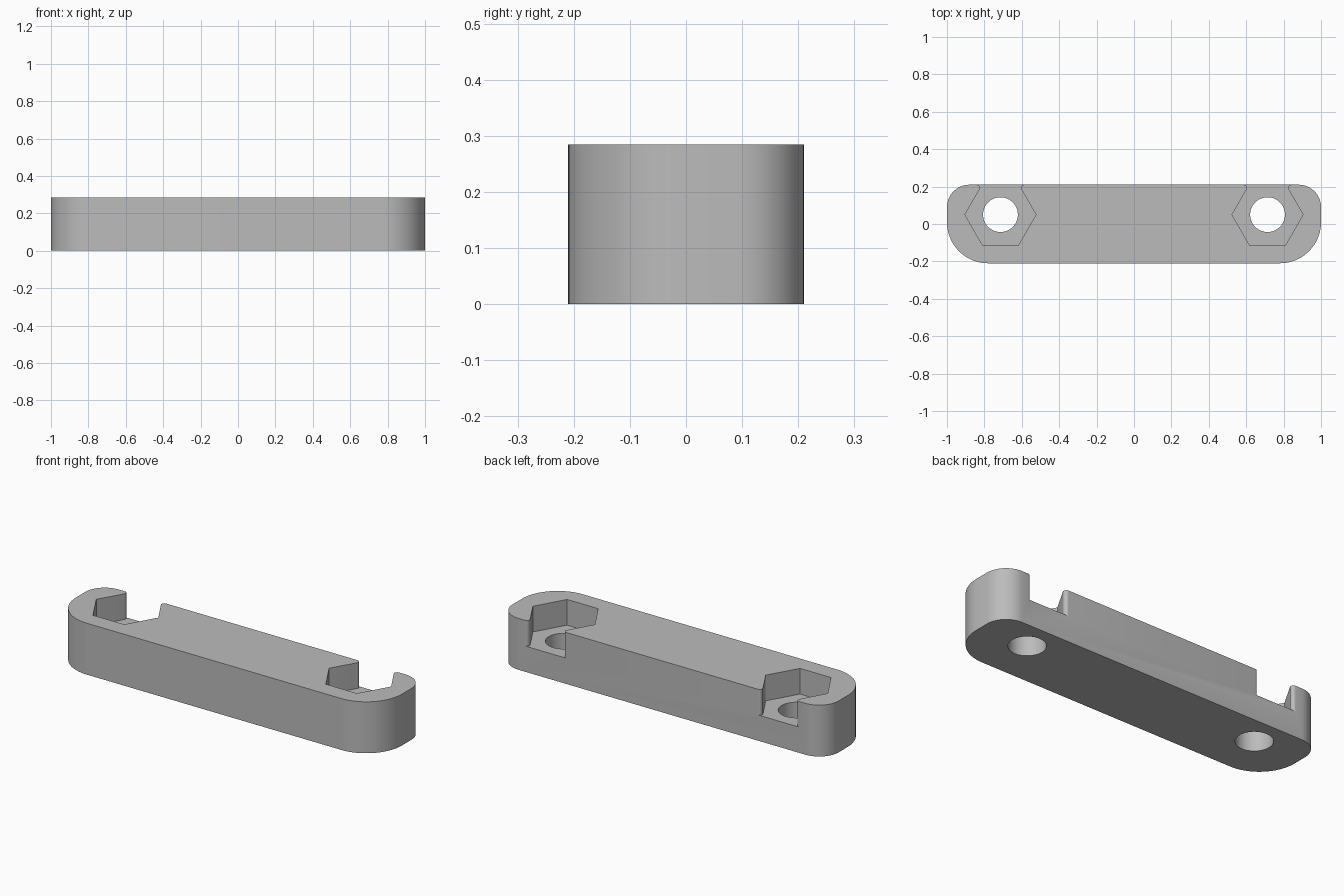
import bpy
import bmesh
from math import cos, sin, radians, sqrt

if "Cube" in bpy.data.objects:
    bpy.data.objects.remove(bpy.data.objects["Cube"], do_unlink=True)

HEIGHT, HALF_Y = 0.285, 0.21
FLOOR = HEIGHT / 2            # pocket floor height
HOLE_X, HOLE_Y, HOLE_R = 0.714, 0.05, 0.093
HEX_R, LIP_R = 0.19, 0.017
FRONT_R, BACK_R = 0.22, 0.12  # corner radii of the bar

grey = bpy.data.materials.new("plain grey")
grey.use_nodes = True
grey.diffuse_color = (0.5, 0.5, 0.5, 1)
grey.node_tree.nodes["Principled BSDF"].inputs["Base Color"].default_value = (0.5, 0.5, 0.5, 1)


def arc(cx, cy, r, start, end, steps=16):
    angles = [radians(start + (end - start) * i / steps) for i in range(steps + 1)]
    return [(cx + r * cos(a), cy + r * sin(a)) for a in angles]


def prism(name, outline, z0, z1):
    """Extrude a closed outline upward into a solid."""
    bm = bmesh.new()
    face = bm.faces.new([bm.verts.new((x, y, z0)) for x, y in outline])
    top = bmesh.ops.extrude_face_region(bm, geom=[face])["geom"]
    bmesh.ops.translate(bm, vec=(0, 0, z1 - z0),
                        verts=[v for v in top if isinstance(v, bmesh.types.BMVert)])
    bmesh.ops.recalc_face_normals(bm, faces=bm.faces)
    mesh = bpy.data.meshes.new(name)
    bm.to_mesh(mesh)
    bm.free()
    mesh.materials.append(grey)
    obj = bpy.data.objects.new(name, mesh)
    bpy.context.collection.objects.link(obj)
    return obj


def cut(target, cutter):
    cutter.hide_render = True
    mod = target.modifiers.new("cut", "BOOLEAN")
    mod.operation, mod.solver, mod.object = "DIFFERENCE", "EXACT", cutter
    bpy.context.view_layer.objects.active = target
    bpy.ops.object.modifier_apply(modifier=mod.name)
    bpy.data.objects.remove(cutter, do_unlink=True)


# Bar with large front corners and smaller back corners
right_half = (arc(1 - FRONT_R, FRONT_R - HALF_Y, FRONT_R, -90, 0, 24)
              + arc(1 - BACK_R, HALF_Y - BACK_R, BACK_R, 0, 90, 20))
bar = prism("mounting_bar", right_half + [(-x, y) for x, y in reversed(right_half)], 0, HEIGHT)

# Half outline of a hexagonal pocket, with a rounded lip where it opens at the back
mouth_y = HALF_Y - HOLE_Y
lip_x = HEX_R - mouth_y / sqrt(3) + LIP_R * sqrt(3)
half = [(HEX_R / 2, -HEX_R * sqrt(3) / 2), (HEX_R, 0)]
half += arc(lip_x, mouth_y - LIP_R, LIP_R, 210, 90, 10)
half.append((lip_x, mouth_y + 0.05))
pocket = half + [(-x, y) for x, y in reversed(half)]

# Nut pockets and bolt holes at both ends
for side in (-1, 1):
    cx = side * HOLE_X
    cut(bar, prism("pocket_cutter", [(cx + x, HOLE_Y + y) for x, y in pocket], FLOOR, HEIGHT + 0.1))
    cut(bar, prism("hole_cutter", arc(cx, HOLE_Y, HOLE_R, 0, 360, 64)[:-1], -0.1, HEIGHT + 0.1))

bpy.ops.object.select_all(action="DESELECT")
bar.select_set(True)
bpy.context.view_layer.objects.active = bar
bpy.ops.object.shade_smooth_by_angle(angle=radians(30))
